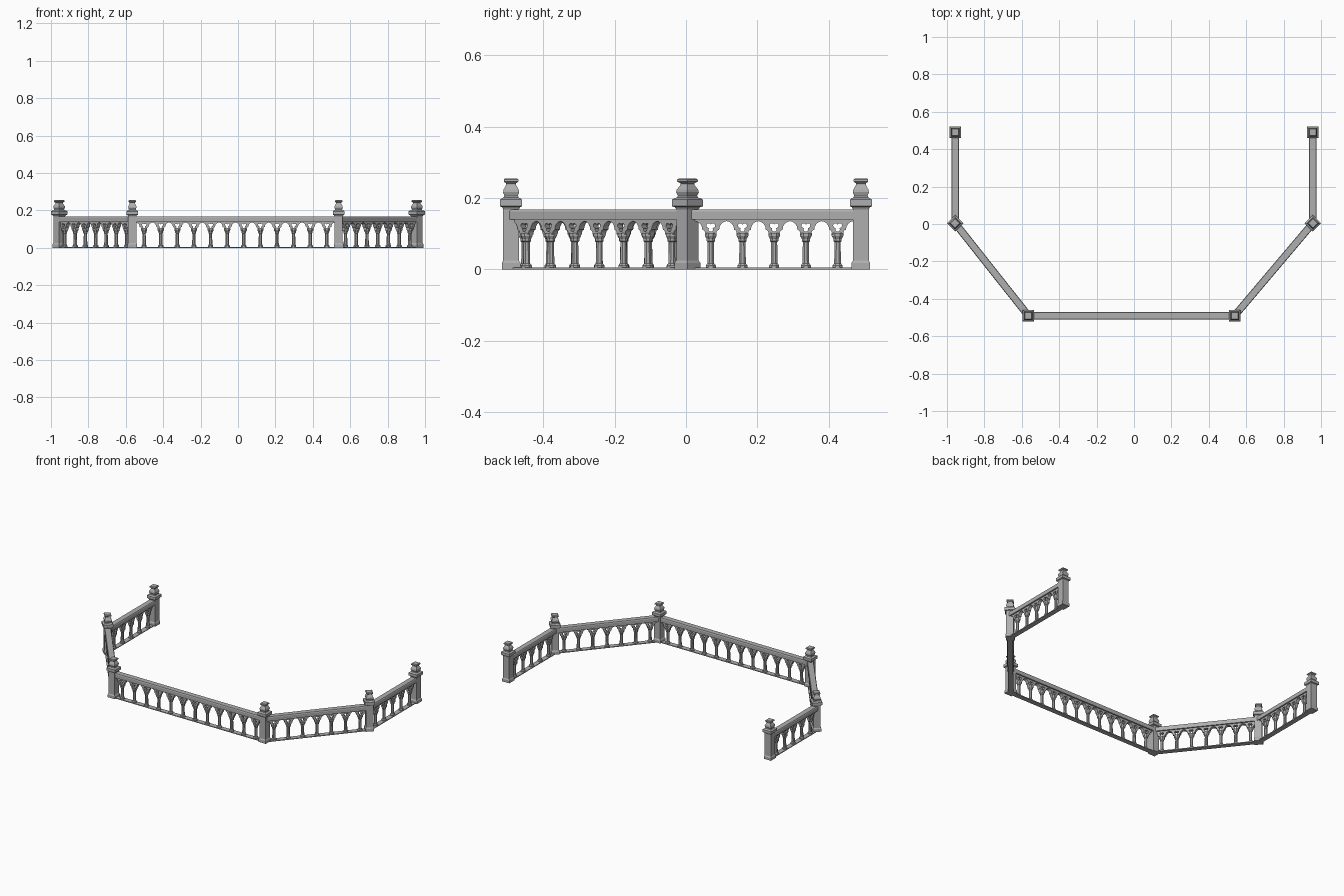
import bpy, bmesh, math
from mathutils import Matrix, Vector

if "Cube" in bpy.data.objects:
    bpy.data.objects.remove(bpy.data.objects["Cube"])

stone = bpy.data.materials.new("grey stone")
stone.diffuse_color = (0.43, 0.43, 0.43, 1)
stone.use_nodes = True
stone.node_tree.nodes["Principled BSDF"].inputs["Base Color"].default_value = stone.diffuse_color

STEP = 0.0888      # column spacing


def finish(name, bm, matrix=Matrix()):
    bmesh.ops.recalc_face_normals(bm, faces=bm.faces)
    mesh = bpy.data.meshes.new(name)
    bm.to_mesh(mesh)
    bm.free()
    mesh.materials.append(stone)
    obj = bpy.data.objects.new(name, mesh)
    obj.matrix_world = matrix
    bpy.context.collection.objects.link(obj)
    return obj


def loft(bm, profile, sides, x=0.0):
    """Stack regular polygons; each profile entry is (flat half-width, z)."""
    rings = []
    for half, z in profile:
        r = half / math.cos(math.pi / sides)
        angles = [(k + 0.5) * math.tau / sides for k in range(sides)]
        rings.append([bm.verts.new((x + r * math.cos(a), r * math.sin(a), z)) for a in angles])
    for low, high in zip(rings, rings[1:]):
        for k in range(sides):
            j = (k + 1) % sides
            bm.faces.new((low[k], low[j], high[j], high[k]))
    bm.faces.new(rings[0])
    bm.faces.new(rings[-1])


def beam(bm, section, length):
    """Extrude a (y, z) section along x."""
    ends = [[bm.verts.new((x, y, z)) for y, z in section] for x in (-length / 2, length / 2)]
    n = len(section)
    for k in range(n):
        j = (k + 1) % n
        bm.faces.new((ends[0][k], ends[0][j], ends[1][j], ends[1][k]))
    bm.faces.new(ends[0])
    bm.faces.new(ends[1])


def trefoil(cx, cz, d=0.007, r=0.0065):
    pts = []
    for a in (-90, 30, 150):
        ca = math.radians(a)
        for k in range(9):
            b = ca + math.radians(-128 + 32 * k)
            pts.append((cx + d * math.cos(ca) + r * math.cos(b),
                        cz + d * math.sin(ca) + r * math.sin(b)))
    return pts


# Square post with plinth, cap moulding and finial
POST = [(0.026, 0), (0.026, 0.018), (0.022, 0.025), (0.022, 0.168), (0.025, 0.174),
        (0.031, 0.177), (0.031, 0.195), (0.026, 0.199), (0.021, 0.201), (0.019, 0.206),
        (0.0225, 0.216), (0.021, 0.224), (0.014, 0.236), (0.014, 0.241),
        (0.0205, 0.246), (0.0205, 0.251), (0.017, 0.255)]
# Slim column with foot, neck ring and capital
COLUMN = [(0.014, 0.003), (0.014, 0.011), (0.0095, 0.017), (0.0085, 0.076), (0.0115, 0.079),
          (0.0115, 0.085), (0.0165, 0.094), (0.0165, 0.102)]
RAIL = [(-0.02, 0.139), (0.02, 0.139), (0.02, 0.162), (0.017, 0.167), (-0.017, 0.167), (-0.02, 0.162)]
SILL = [(-0.016, 0), (0.016, 0), (0.016, 0.005), (-0.016, 0.005)]
# Right half of the arch outline beside one column: (offset, z)
ARCH = [(0.0155, 0.098), (0.0165, 0.105), (0.019, 0.109), (0.0235, 0.111),
        (0.025, 0.120), (0.030, 0.128), (0.037, 0.133), (STEP / 2, 0.135)]


def arcade(name, xs, matrix):
    """Cusped arch panel with a trefoil hole above every column."""
    end = xs[-1] + STEP / 2
    outline = [(end, 0.141), (-end, 0.141), (-end, 0.135)]
    for x in xs:
        outline += [(x - o, z) for o, z in reversed(ARCH[:-1])]
        outline += [(x + o, z) for o, z in ARCH]
    curve = bpy.data.curves.new(name + "_outline", 'CURVE')
    curve.dimensions = '2D'
    curve.fill_mode = 'BOTH'
    curve.extrude = 0.011
    for pts in [outline] + [trefoil(x, 0.119) for x in xs]:
        spline = curve.splines.new('POLY')
        spline.points.add(len(pts) - 1)
        for p, (x, z) in zip(spline.points, pts):
            p.co = (x, z, 0, 1)
        spline.use_cyclic_u = True
    temp = bpy.data.objects.new(name + "_temp", curve)
    bpy.context.collection.objects.link(temp)
    deps = bpy.context.evaluated_depsgraph_get()
    mesh = bpy.data.meshes.new_from_object(temp.evaluated_get(deps))
    bm = bmesh.new()
    bm.from_mesh(mesh)
    bpy.data.objects.remove(temp)
    bmesh.ops.remove_doubles(bm, verts=bm.verts, dist=0.00001)
    for f in bm.faces:
        f.smooth = False
        f.material_index = 0
    finish(name, bm, matrix @ Matrix.Rotation(math.pi / 2, 4, 'X'))


# Posts: (x, y, rotation)
posts = [(-0.956, 0.49, 0), (-0.956, 0.004, 45), (-0.565, -0.49, 0),
         (0.538, -0.49, 0), (0.956, 0.004, 45), (0.956, 0.49, 0)]
for i, (x, y, deg) in enumerate(posts):
    bm = bmesh.new()
    loft(bm, POST, 4)
    finish(f"post_{i + 1}", bm,
           Matrix.Translation((x, y, 0)) @ Matrix.Rotation(math.radians(deg), 4, 'Z'))

# Railing runs between neighbouring posts
for i, count in enumerate((5, 7, 12, 7, 5)):
    a, b = Vector(posts[i][:2]), Vector(posts[i + 1][:2])
    run, mid = b - a, (a + b) / 2
    matrix = Matrix.Translation((mid.x, mid.y, 0)) @ Matrix.Rotation(math.atan2(run.y, run.x), 4, 'Z')
    xs = [(k - (count - 1) / 2) * STEP for k in range(count)]
    for name, section in (("top_rail", RAIL), ("bottom_sill", SILL)):
        bm = bmesh.new()
        beam(bm, section, run.length)
        finish(f"{name}_{i + 1}", bm, matrix)
    bm = bmesh.new()
    for x in xs:
        loft(bm, COLUMN, 8, x)
    finish(f"columns_{i + 1}", bm, matrix)
    arcade(f"arch_panel_{i + 1}", xs, matrix)
